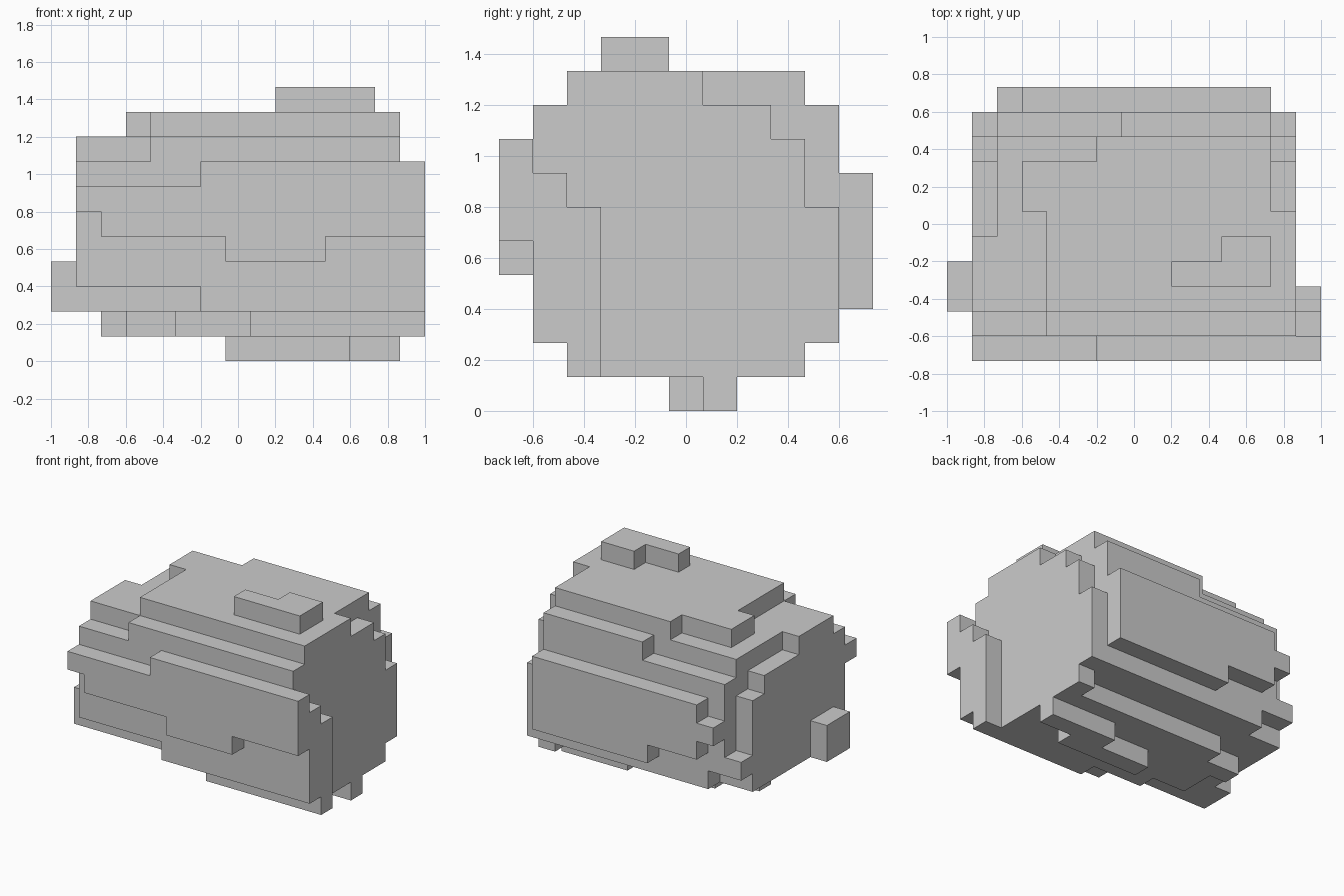
import bpy, bmesh, math
from itertools import product

if "Cube" in bpy.data.objects:
    bpy.data.objects.remove(bpy.data.objects["Cube"])

U = 2 / 15          # size of one block
cells = set()


def fill(x, y, z):
    """Fill an inclusive block range; each argument is (first, last)."""
    cells.update(product(*(range(a, b + 1) for a, b in (x, y, z))))


# main body
fill((1, 13), (1, 8), (3, 6))

# upper layers, stepping inwards
fill((1, 13), (1, 7), (7, 7))
fill((2, 13), (8, 8), (7, 7))
fill((4, 13), (1, 1), (8, 8))
fill((1, 13), (2, 4), (8, 8))
fill((2, 13), (5, 7), (8, 8))
fill((2, 12), (8, 8), (8, 8))
fill((4, 13), (2, 5), (9, 9))
fill((3, 12), (6, 7), (9, 9))
fill((6, 12), (8, 8), (9, 9))

# top bump
fill((9, 12), (3, 3), (10, 10))
fill((11, 12), (4, 4), (10, 10))

# front ledge, one row per level
for z, a, b in ((7, 6, 14), (6, 1, 14), (5, 2, 14), (4, 7, 10)):
    fill((a, b), (0, 0), (z, z))

# right slab and left bump
fill((14, 14), (1, 1), (2, 6))
fill((14, 14), (2, 2), (1, 5))
fill((0, 0), (2, 3), (2, 3))

# back ledges: inner row, then outer row
for a, b, lo, hi in ((1, 1, 3, 3), (2, 2, 3, 7), (3, 6, 2, 7), (7, 12, 2, 8), (13, 13, 2, 5)):
    fill((a, b), (9, 9), (lo, hi))
for a, b, lo, hi in ((2, 2, 5, 5), (3, 5, 4, 6), (6, 12, 3, 6)):
    fill((a, b), (10, 10), (lo, hi))

# underside layers
fill((6, 13), (1, 1), (2, 2))
fill((1, 13), (2, 8), (2, 2))
for y, a, b in ((2, 8, 13), (3, 5, 13), (4, 3, 13), (5, 3, 13), (6, 2, 13), (7, 4, 13), (8, 13, 13)):
    fill((a, b), (y, y), (1, 1))

# feet
fill((7, 11), (5, 5), (0, 0))
fill((10, 13), (6, 6), (0, 0))

# outer skin: a face wherever a block meets air
bm = bmesh.new()
verts = {}


def vert(p):
    if p not in verts:
        verts[p] = bm.verts.new(((p[0] - 7.5) * U, (p[1] - 5.5) * U, p[2] * U))
    return verts[p]


for c in sorted(cells):
    for axis in range(3):
        for side in (0, 1):
            n = list(c)
            n[axis] += 2 * side - 1
            if tuple(n) in cells:
                continue
            u, v = (axis + 1) % 3, (axis + 2) % 3
            quad = []
            for du, dv in ((0, 0), (1, 0), (1, 1), (0, 1)):
                p = list(c)
                p[axis] += side
                p[u] += du
                p[v] += dv
                quad.append(vert(tuple(p)))
            bm.faces.new(quad if side else quad[::-1])

# merge coplanar squares into clean flat faces
bmesh.ops.dissolve_limit(bm, angle_limit=math.radians(1), verts=bm.verts[:], edges=bm.edges[:])
mesh = bpy.data.meshes.new("blocky_boulder")
bm.to_mesh(mesh)
bm.free()
bpy.context.collection.objects.link(bpy.data.objects.new("blocky_boulder", mesh))
